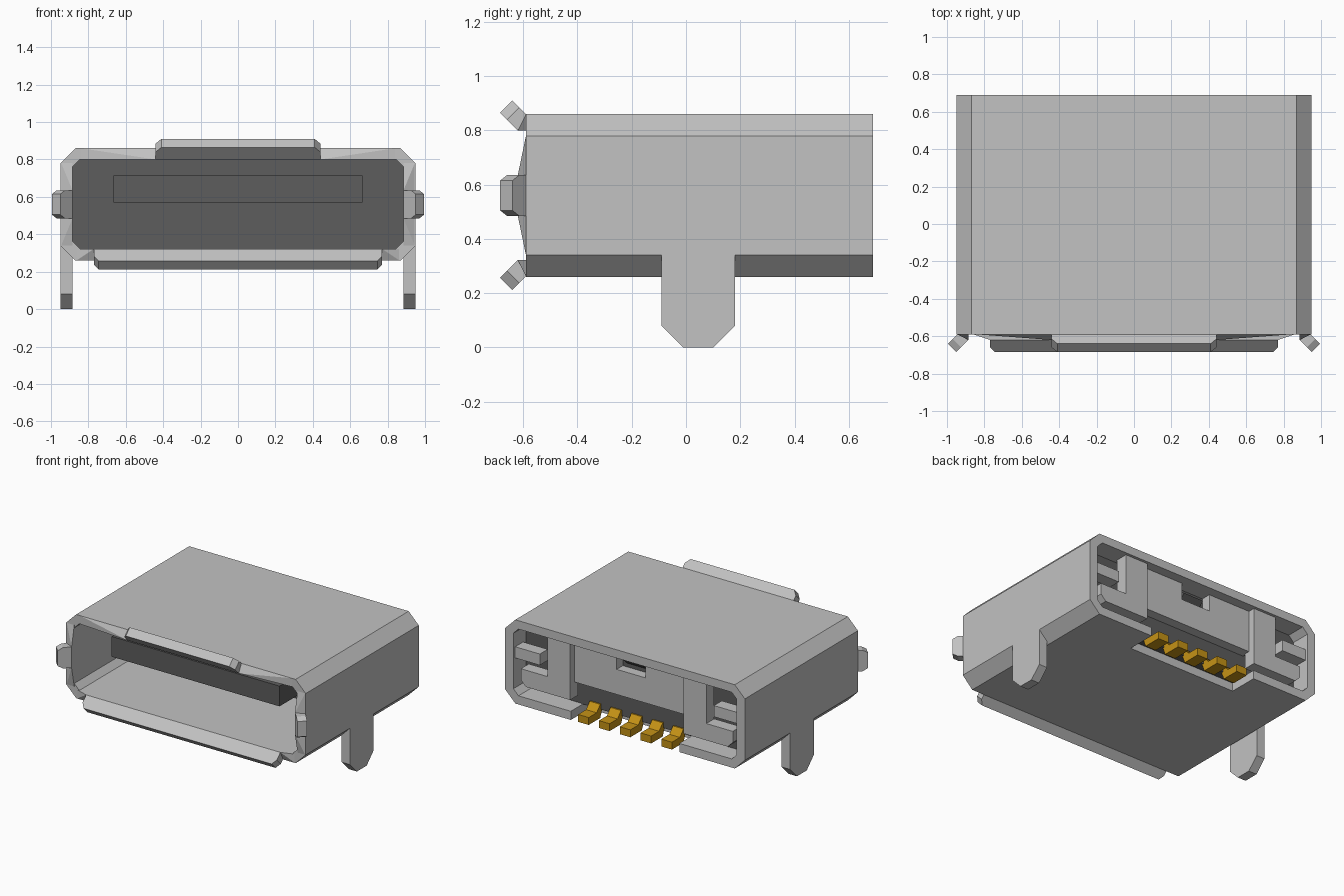
import bpy, bmesh
from mathutils import Vector

cube = bpy.data.objects.get("Cube")
if cube:
    bpy.data.objects.remove(cube, do_unlink=True)


def material(name, rgb):
    m = bpy.data.materials.new(name)
    m.use_nodes = True
    m.diffuse_color = (*rgb, 1)
    bsdf = next(n for n in m.node_tree.nodes if n.type == 'BSDF_PRINCIPLED')
    bsdf.inputs["Base Color"].default_value = (*rgb, 1)
    return m


METAL = material("grey metal", (0.54, 0.54, 0.54))
PLASTIC = material("black plastic", (0.11, 0.11, 0.11))
GOLD = material("gold", (0.56, 0.29, 0.008))


def finish(name, bm, mat):
    bmesh.ops.recalc_face_normals(bm, faces=bm.faces[:])
    me = bpy.data.meshes.new(name)
    bm.to_mesh(me)
    bm.free()
    me.materials.append(mat)
    ob = bpy.data.objects.new(name, me)
    bpy.context.collection.objects.link(ob)
    return ob


def prism(name, pts, a, b, mat, axis='y'):
    """Extrude a flat outline: (x, z) along y, or (y, z) along x."""
    bm = bmesh.new()
    place = (lambda p: (p[0], a, p[1])) if axis == 'y' else (lambda p: (a, p[0], p[1]))
    face = bm.faces.new([bm.verts.new(place(p)) for p in pts])
    ext = bmesh.ops.extrude_face_region(bm, geom=[face])
    move = Vector((0, b - a, 0) if axis == 'y' else (b - a, 0, 0))
    bmesh.ops.translate(bm, vec=move, verts=[g for g in ext['geom'] if isinstance(g, bmesh.types.BMVert)])
    return finish(name, bm, mat)


def rect(x0, x1, z0, z1):
    return [(x0, z0), (x1, z0), (x1, z1), (x0, z1)]


def octagon(hx, z0, z1, c):
    return [(-hx + c, z0), (hx - c, z0), (hx, z0 + c), (hx, z1 - c),
            (hx - c, z1), (-hx + c, z1), (-hx, z1 - c), (-hx, z0 + c)]


def hull(name, pts, mat):
    bm = bmesh.new()
    vs = [bm.verts.new(p) for p in pts]
    bmesh.ops.convex_hull(bm, input=vs)
    loose = [v for v in bm.verts if not v.link_faces]
    bmesh.ops.delete(bm, geom=loose, context='VERTS')
    bmesh.ops.dissolve_limit(bm, angle_limit=0.01, verts=bm.verts[:], edges=bm.edges[:])
    return finish(name, bm, mat)


FRONT, BACK = -0.59, 0.69

# Shell: chamfered tube
bm = bmesh.new()
loops = [[bm.verts.new((x, y, z)) for x, z in octagon(*size)]
         for size in ((0.95, 0.26, 0.86, 0.08), (0.885, 0.322, 0.80, 0.04))
         for y in (FRONT, BACK)]
for a, b in ((0, 1), (1, 3), (3, 2), (2, 0)):
    for i in range(8):
        j = (i + 1) % 8
        bm.faces.new((loops[a][i], loops[a][j], loops[b][j], loops[b][i]))
shell = finish("shell", bm, METAL)

# Notch in the rear of the floor, cut and applied
cutter = prism("notch_cutter", rect(-0.43, 0.43, 0.2, 0.36), 0.48, 0.8, METAL)
cutter.hide_render = True
mod = shell.modifiers.new("notch", 'BOOLEAN')
mod.operation, mod.object, mod.solver = 'DIFFERENCE', cutter, 'EXACT'
bpy.context.view_layer.update()
cut = bpy.data.meshes.new_from_object(shell.evaluated_get(bpy.context.evaluated_depsgraph_get()))
shell.modifiers.clear()
shell.data = cut
bpy.data.objects.remove(cutter, do_unlink=True)

# Flared lips around the mouth, with tapered roots
sides = {
    "top": (lambda t, y, o: (t, y, 0.80 + o), 0.44, 0.84, 0.03),
    "bottom": (lambda t, y, o: (t, y, 0.322 - o), 0.77, 0.86, 0.025),
    "left": (lambda t, y, o: (0.885 + o, y, 0.56 + t), 0.075, 0.22, 0.02),
    "right": (lambda t, y, o: (-0.885 - o, y, 0.56 + t), 0.075, 0.22, 0.02),
}
for side, (place, half, root, c) in sides.items():
    # tip corners are narrower than the body of the lip
    body = [(FRONT, 0), (FRONT, 0.06), (-0.62, 0), (-0.615, 0.085), (-0.66, 0.04)]
    tip = [(-0.64, 0.11), (-0.685, 0.065)]
    hull(side + "_lip",
         [place(s * half, y, o) for s in (-1, 1) for y, o in body] +
         [place(s * (half - c), y, o) for s in (-1, 1) for y, o in tip], METAL)
    for s, end in ((-1, "a"), (1, "b")):
        hull(side + "_lip_root_" + end,
             [place(s * root, FRONT, 0), place(s * root, FRONT, 0.06),
              place(s * half, FRONT, 0), place(s * half, FRONT, 0.06),
              place(s * half, -0.62, 0)], METAL)

# Parts that come in left and right pairs
for s, side in ((1, "left"), (-1, "right")):
    # Mounting leg
    prism(side + "_leg", [(-0.09, 0.345), (-0.09, 0.08), (-0.01, 0), (0.10, 0), (0.18, 0.08), (0.18, 0.345)],
          s * 0.885, s * 0.95, METAL, 'x')
    # Rear retaining bracket and the short arm above its foot
    outline = [(0.45, 0.81), (0.63, 0.81), (0.63, 0.51), (0.84, 0.51), (0.84, 0.43), (0.80, 0.39), (0.45, 0.39)]
    prism(side + "_rear_bracket", [(s * x, z) for x, z in outline], 0.58, 0.67, METAL)
    prism(side + "_rear_arm", rect(s * 0.69, s * 0.89, 0.575, 0.655), 0.58, 0.67, METAL)
    # Upper half of the rear panel, beside its window
    prism(side + "_rear_panel", rect(s * 0.115, s * 0.46, 0.68, 0.81), 0.54, 0.62, METAL)

# Lower half of the rear panel and the latch in its window
prism("rear_panel", rect(-0.46, 0.46, 0.50, 0.68), 0.54, 0.62, METAL)
prism("rear_latch", [(0.53, 0.69), (0.60, 0.75), (0.53, 0.80)], -0.08, 0.08, PLASTIC, 'x')

# Plastic core and tongue
prism("core", octagon(0.888, 0.319, 0.803, 0.04), 0.12, 0.55, PLASTIC)
prism("tongue", rect(-0.665, 0.665, 0.57, 0.715), -0.48, 0.15, PLASTIC)

# Five solder contacts
for i in range(5):
    x = (i - 2) * 0.165
    prism("contact_%d" % (i + 1),
          [(0.69, 0.262), (0.69, 0.315), (0.60, 0.315), (0.56, 0.36), (0.52, 0.36), (0.56, 0.262)],
          x - 0.042, x + 0.042, GOLD, 'x')
